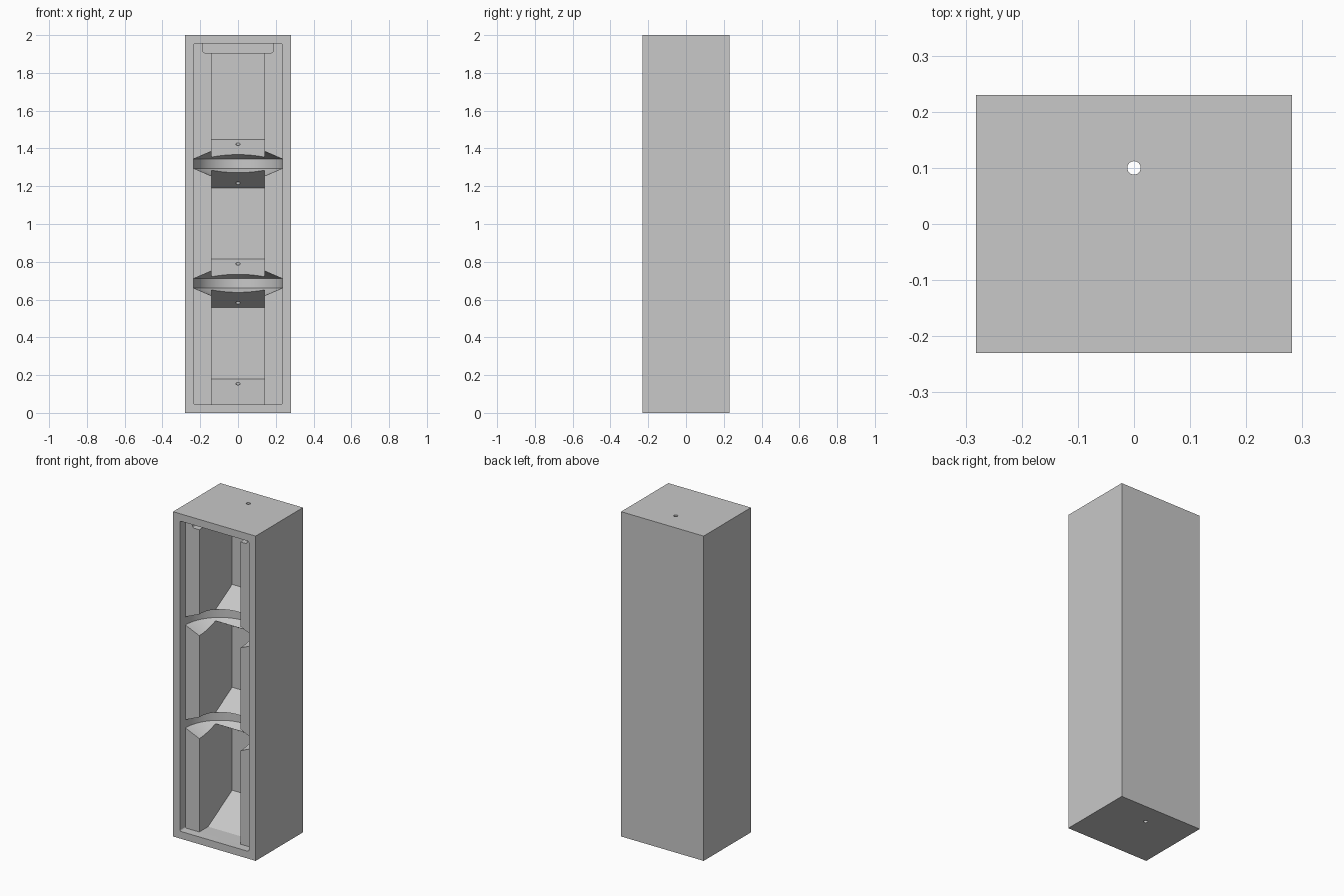
import bpy, bmesh, math
from mathutils import Matrix, Vector

default = bpy.data.objects.get("Cube")
if default:
    bpy.data.objects.remove(default, do_unlink=True)

W, D, H = 0.5625, 0.46, 2.0          # outer size
WALL_X, LOW, HIGH = 0.235, 0.045, 1.955   # front recess
STEP_Y, BACK_Y, INNER_X = -0.177, 0.143, 0.14
SHELVES = (0.686, 1.3195)            # shelf mid heights
RISE, SLOPE = 0.128, math.tan(math.radians(30))

grey = bpy.data.materials.new("plain grey")
grey.use_nodes = True
colour = (0.58, 0.58, 0.58, 1)
grey.diffuse_color = colour
grey.node_tree.nodes["Principled BSDF"].inputs["Base Color"].default_value = colour


def finish(name, bm):
    bmesh.ops.recalc_face_normals(bm, faces=bm.faces)
    mesh = bpy.data.meshes.new(name)
    bm.to_mesh(mesh)
    bm.free()
    mesh.materials.append(grey)
    obj = bpy.data.objects.new(name, mesh)
    bpy.context.collection.objects.link(obj)
    return obj


def box(name, lo, hi, radius=0, round_top=True):
    """Box between two corners, with optional rounding of its y edges."""
    lo, hi = Vector(lo), Vector(hi)
    bm = bmesh.new()
    bmesh.ops.create_cube(bm, size=1, matrix=Matrix.Translation((lo + hi) / 2)
                          @ Matrix.Diagonal((*(hi - lo), 1)))
    if radius:
        mid_z = (lo.z + hi.z) / 2
        edges = [e for e in bm.edges
                 if abs(e.verts[0].co.y - e.verts[1].co.y) > radius
                 and (round_top or e.verts[0].co.z < mid_z)]
        bmesh.ops.bevel(bm, geom=edges, offset=radius, segments=4,
                        profile=0.5, affect='EDGES')
    return finish(name, bm)


def chamber():
    """Side profile with wedge shelves, extruded across the inner width."""
    foot = BACK_Y - (0.18 - LOW) / SLOPE
    tip = BACK_Y - RISE / SLOPE
    pts = [(-0.2, LOW), (foot, LOW), (BACK_Y, 0.18)]
    for c in SHELVES:
        pts += [(BACK_Y, c - RISE), (tip, c), (BACK_Y, c + RISE)]
    pts += [(BACK_Y, HIGH), (-0.2, HIGH)]
    bm = bmesh.new()
    face = bm.faces.new([bm.verts.new((-INNER_X, y, z)) for y, z in pts])
    out = bmesh.ops.extrude_face_region(bm, geom=[face])["geom"]
    bmesh.ops.translate(bm, vec=(2 * INNER_X, 0, 0),
                        verts=[v for v in out if isinstance(v, bmesh.types.BMVert)])
    return finish("chamber_cutter", bm)


def drum(name, centre, radius, depth, peak, segments):
    """Upright cylinder whose caps rise to a point at height peak."""
    bm = bmesh.new()
    bmesh.ops.create_cone(bm, cap_ends=True, cap_tris=True, segments=segments,
                          radius1=radius, radius2=radius, depth=depth)
    for v in bm.verts:
        if v.co.xy.length < radius / 2:
            v.co.z = math.copysign(peak, v.co.z)
    bmesh.ops.translate(bm, vec=centre, verts=bm.verts)
    return finish(name, bm)


# Outer case
case = box("shelf_case", (-W / 2, -D / 2, 0), (W / 2, D / 2, H))

# Recess, inner chambers, top slot, round shelf notches and vertical bore
cutters = [
    box("recess_cutter", (-WALL_X, -0.3, LOW), (WALL_X, STEP_Y, HIGH), 0.01),
    chamber(),
    box("slot_cutter", (-0.185, -0.2, 1.906), (0.185, 0.165, HIGH), 0.01, False),
]
for c in SHELVES:
    cutters.append(drum("notch_cutter", (0, STEP_Y, c), 0.2345, 0.05, 0.126, 96))
cutters.append(drum("bore_cutter", (0, 0.1, 1), 0.012, 2.2, 1.1, 24))

bpy.context.view_layer.objects.active = case
case.select_set(True)
for cutter in cutters:
    cutter.hide_render = True
    mod = case.modifiers.new("cut", 'BOOLEAN')
    mod.operation, mod.solver, mod.object = 'DIFFERENCE', 'EXACT', cutter
    bpy.ops.object.modifier_apply(modifier=mod.name)
    bpy.data.objects.remove(cutter, do_unlink=True)

bpy.ops.object.shade_smooth_by_angle(angle=math.radians(20))
